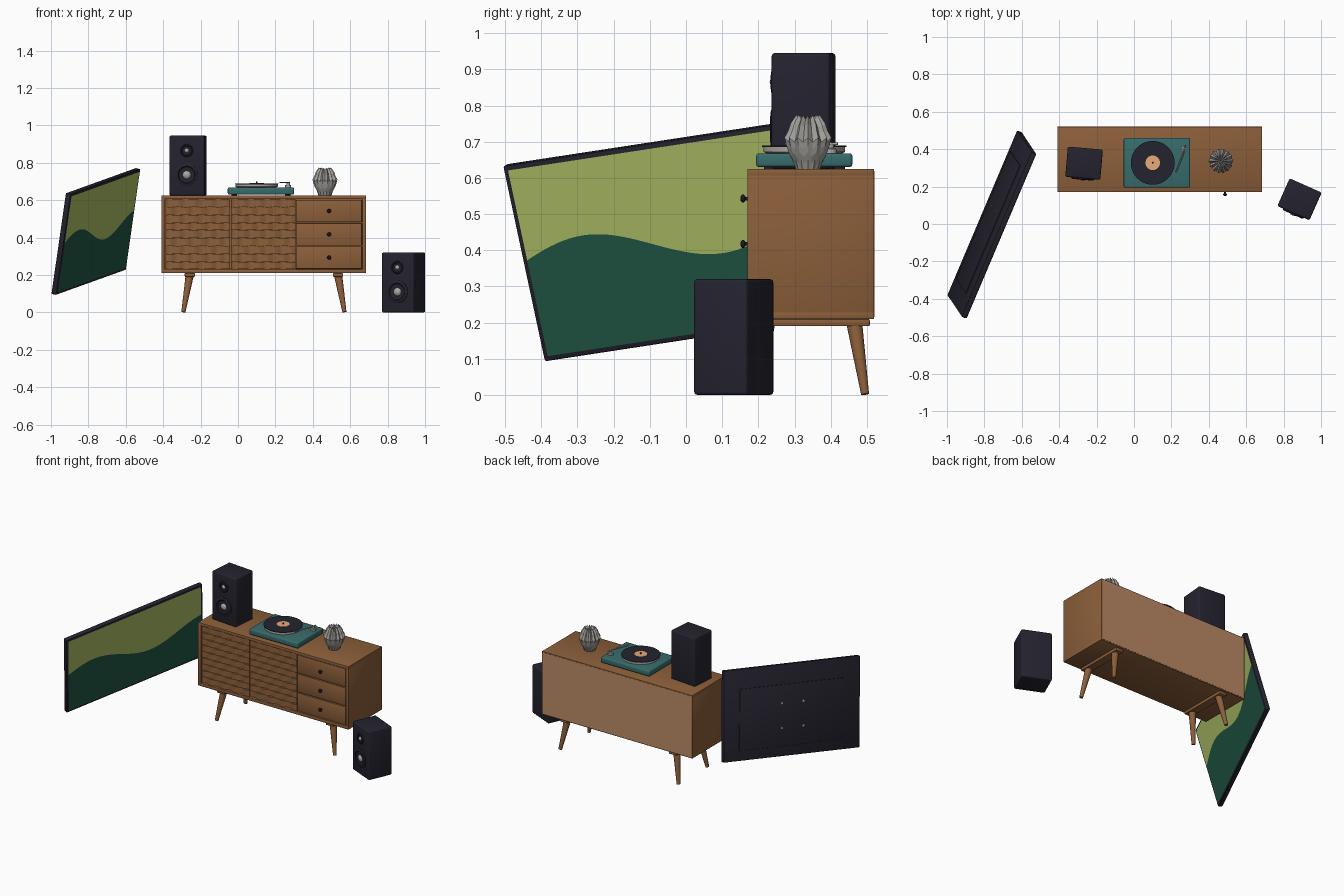
import bpy, bmesh
from math import pi, sin, cos, radians
from mathutils import Matrix, Vector

if "Cube" in bpy.data.objects:
    bpy.data.objects.remove(bpy.data.objects["Cube"])


def material(name, rgb):
    lin = [(c / 255 / 12.92) if c < 10 else ((c / 255 + 0.055) / 1.055) ** 2.4 for c in rgb] + [1]
    m = bpy.data.materials.new(name)
    m.use_nodes = True
    m.diffuse_color = lin
    m.node_tree.nodes["Principled BSDF"].inputs["Base Color"].default_value = lin
    return m


wood = material("walnut wood", (140, 95, 58))
pale = material("pale back board", (188, 138, 102))
dark = material("dark navy plastic", (36, 35, 47))
metal = material("silver metal", (170, 168, 164))
teal = material("teal paint", (56, 108, 108))
peach = material("peach label", (232, 172, 122))
lime = material("lime picture", (174, 192, 102))
green = material("deep green picture", (34, 88, 69))
stone = material("grey ceramic", (160, 158, 153))

T = Matrix.Translation
TO_FRONT = Matrix.Rotation(pi / 2, 4, 'X')   # turns a +z axis to face -y


def finish(bm, name, mats, smooth=True, fix=True):
    if fix:
        bmesh.ops.recalc_face_normals(bm, faces=bm.faces)
    mesh = bpy.data.meshes.new(name)
    bm.to_mesh(mesh)
    bm.free()
    for m in mats:
        mesh.materials.append(m)
    ob = bpy.data.objects.new(name, mesh)
    bpy.context.collection.objects.link(ob)
    if smooth:
        bpy.ops.object.select_all(action='DESELECT')
        ob.select_set(True)
        bpy.context.view_layer.objects.active = ob
        bpy.ops.object.shade_smooth_by_angle(angle=radians(35))
    return ob


def box(name, lo, hi, mat, bevel=0.0, M=Matrix(), segments=2):
    lo, hi = Vector(lo), Vector(hi)
    bm = bmesh.new()
    bmesh.ops.create_cube(bm, size=1, matrix=T((lo + hi) / 2) @ Matrix.Diagonal((*(hi - lo), 1)))
    if bevel:
        bmesh.ops.bevel(bm, geom=bm.edges[:], offset=bevel, segments=segments,
                        profile=0.5, affect='EDGES')
    bm.transform(M)
    return finish(bm, name, [mat], bool(bevel))


def lathe(name, profile, mat, M=Matrix(), n=32):
    """Spin (radius, height) points round z, closing both ends."""
    bm = bmesh.new()
    rings = [[bm.verts.new((r * cos(2 * pi * i / n), r * sin(2 * pi * i / n), z))
              for i in range(n)] for r, z in profile]
    for a, b in zip(rings, rings[1:]):
        for i in range(n):
            k = (i + 1) % n
            bm.faces.new((a[i], a[k], b[k], b[i]))
    bm.faces.new(rings[0])
    bm.faces.new(rings[-1])
    bm.transform(M)
    return finish(bm, name, [mat])


# Cabinet carcass
X0, X1, Y0, Y1, Z0, Z1, TH = -0.41, 0.685, 0.17, 0.52, 0.21, 0.625, 0.02
box("cabinet_top", (X0, Y0, Z1 - TH), (X1, Y1, Z1), wood, 0.002)
box("cabinet_bottom", (X0, Y0, Z0), (X1, Y1, Z0 + TH), wood, 0.002)
for name, x in (("cabinet_right_side", X0), ("cabinet_left_side", X1 - TH)):
    box(name, (x, Y0, Z0), (x + TH, Y1, Z1), wood, 0.002)
box("cabinet_core", (X0 + TH, Y0 + 0.022, Z0 + TH), (X1 - TH, Y1 - 0.01, Z1 - TH), wood)
box("cabinet_back", (X0 + 0.006, Y1 - 0.006, Z0 + 0.006), (X1 - 0.006, Y1 + 0.001, Z1 - 0.006), pale)

# Drawers with round knobs
bottom, top = Z0 + TH, Z1 - TH
step = (top - bottom) / 3
for i in range(3):
    z = bottom + i * step
    box(f"drawer_{i + 1}", (0.31, Y0 + 0.004, z + 0.003), (X1 - TH - 0.003, Y0 + 0.03, z + step - 0.003),
        wood, 0.002)
    lathe(f"drawer_knob_{i + 1}", [(0.005, 0), (0.005, 0.01), (0.011, 0.014), (0.011, 0.019), (0.006, 0.023)],
          dark, T((0.487, Y0 + 0.004, z + step / 2)) @ TO_FRONT, 20)


# Sliding doors made of woven wavy slats
def woven_door(name, x0, x1, rows=9, steps=32, waves=4):
    bm = bmesh.new()
    h = (top - bottom) / rows
    for r in range(rows):
        za, zb = bottom + r * h + 0.001, bottom + (r + 1) * h - 0.001
        loops = []
        for i in range(steps + 1):
            x = x0 + (x1 - x0) * i / steps
            y = Y0 + 0.011 + 0.006 * sin(2 * pi * waves * i / steps + pi * (r % 2))
            loops.append([bm.verts.new(p) for p in
                          ((x, y, za), (x, y, zb), (x, Y0 + 0.025, zb), (x, Y0 + 0.025, za))])
        for a, b in zip(loops, loops[1:]):
            for k in range(4):
                bm.faces.new((a[k], b[k], b[(k + 1) % 4], a[(k + 1) % 4]))
        bm.faces.new(loops[0])
        bm.faces.new(loops[-1])
    finish(bm, name, [wood])


woven_door("right_door", X0 + TH + 0.002, -0.042)
woven_door("left_door", -0.038, 0.304)
box("door_divider", (0.304, Y0 + 0.004, bottom), (0.308, Y0 + 0.03, top), wood)

# Splayed legs on cross rails
for side, x, dx in (("right", -0.258, -0.034), ("left", 0.535, 0.034)):
    box(f"{side}_leg_rail", (x - 0.027, 0.185, 0.19), (x + 0.027, 0.508, Z0), wood, 0.004)
    for end, y, dy in (("front", 0.225, -0.03), ("back", 0.465, 0.03)):
        foot = Vector((x + dx, y + dy, 0.002))
        axis = Vector((x, y, 0.2)) - foot
        M = T(foot) @ axis.to_track_quat('Z', 'Y').to_matrix().to_4x4()
        lathe(f"{end}_{side}_leg", [(0.011, 0), (0.022, axis.length)], wood, M, 24)


# Speakers
def speaker(name, x, y, z, angle):
    M = T((x, y, z)) @ Matrix.Rotation(radians(angle), 4, 'Z')
    w, d = 0.094, 0.081
    box(f"{name}_case", (-w, -d, 0), (w, d, 0.32), dark, 0.009, M, 3)
    for part, h, r in (("tweeter", 0.24, 0.034), ("woofer", 0.11, 0.06)):
        P = M @ T((0, -d, h)) @ TO_FRONT
        lathe(f"{name}_{part}_surround", [(r, -0.002), (r, 0.004), (r * 0.9, 0.008), (r * 0.78, 0.008),
                                          (r * 0.7, 0.003), (r * 0.45, 0.001)], dark, P)
        lathe(f"{name}_{part}_dome", [(r * 0.38, 0), (r * 0.33, 0.006), (r * 0.18, 0.011),
                                      (r * 0.05, 0.013)], metal, P, 20)


speaker("shelf_speaker", -0.267, 0.325, Z1, -5)
speaker("floor_speaker", 0.885, 0.132, 0, -24)

# Record player
box("player_base", (-0.055, 0.194, 0.63), (0.3, 0.46, 0.668), teal, 0.008, segments=3)
for x in (-0.02, 0.265):
    for y in (0.23, 0.425):
        lathe("player_foot", [(0.015, 0), (0.015, 0.01)], dark, T((x, y, Z1)), 16)
DISC = T((0.1, 0.327, 0.668))
lathe("platter", [(0.105, 0), (0.113, 0.004), (0.113, 0.017), (0.11, 0.018)], metal, DISC, 48)
lathe("record", [(0.117, 0.018), (0.117, 0.0215)], dark, DISC, 48)
lathe("record_label", [(0.039, 0.021), (0.039, 0.0225)], peach, DISC)
lathe("spindle", [(0.005, 0.02), (0.004, 0.031)], dark, DISC, 12)
lathe("arm_pivot", [(0.016, 0), (0.016, 0.012), (0.009, 0.014), (0.009, 0.026)], metal,
      T((0.268, 0.4, 0.668)), 24)
curve = bpy.data.curves.new("tone_arm", 'CURVE')
curve.dimensions = '3D'
curve.bevel_depth = 0.0035
curve.materials.append(metal)
path = [(0.274, 0.42), (0.262, 0.37), (0.238, 0.31), (0.224, 0.275)]
spline = curve.splines.new('POLY')
spline.points.add(len(path) - 1)
for p, (x, y) in zip(spline.points, path):
    p.co = (x, y, 0.694, 1)
bpy.context.collection.objects.link(bpy.data.objects.new("tone_arm", curve))

# Pleated vase: alternating folds form stacked chevrons
bm = bmesh.new()
outline = [(0.032, 0), (0.042, 0.02), (0.05, 0.04), (0.06, 0.06), (0.061, 0.08),
           (0.054, 0.1), (0.045, 0.12), (0.032, 0.143)]
n = 28
rings = []
for j, (r, z) in enumerate(outline):
    ring = []
    for i in range(n):
        f = (-1) ** i
        rr = r * (1 + 0.06 * f + 0.03 * (-1) ** j)
        zz = z + (0.006 * f if j else 0)
        a = 2 * pi * i / n
        ring.append(bm.verts.new((rr * cos(a), rr * sin(a), zz)))
    rings.append(ring)
for a, b in zip(rings, rings[1:]):
    for i in range(n):
        k = (i + 1) % n
        bm.faces.new((a[i], a[k], b[k], b[i]))
bm.faces.new(rings[0])
rim = bm.verts.new((0, 0, 0.135))
for i in range(n):
    bm.faces.new((rings[-1][i], rings[-1][(i + 1) % n], rim))
bm.transform(T((0.465, 0.337, Z1)))
finish(bm, "vase", [stone], False)

# Leaning television, built flat then turned into place
u = Vector((0.375, 0.885, 0.135)).normalized()
v = Vector((0.078, -0.114, 0.54))
v = (v - u * v.dot(u)).normalized()
TV = T((-0.76, -0.003, 0.4325)) @ Matrix((u, v, u.cross(v))).transposed().to_4x4()
W, H, D = 0.484, 0.279, 0.015
box("screen_case", (-W, -H, -D), (W, H, D), dark, 0.006, TV)
box("screen_back_panel", (-W * 0.775, -H * 0.67 - 0.03, -D - 0.005),
    (W * 0.775, H * 0.67 - 0.03, -D + 0.002), dark, 0.003, TV)
for x in (-0.077, 0.077):
    for y in (-0.075, 0.075):
        lathe("mount_screw", [(0.007, 0), (0.007, 0.008)], metal, TV @ T((x, y - 0.03, -D - 0.007)), 12)

# Picture: two colours split along a wave
bm = bmesh.new()
w, h, cols = W - 0.014, H - 0.014, 48
columns = []
for i in range(cols + 1):
    s = -w + 2 * w * i / cols
    wave = 0.054 * cos(2 * pi * (s + 0.29) / 0.8)
    columns.append([bm.verts.new((s, y, D + 0.001)) for y in (-h, wave, h)])
for a, b in zip(columns, columns[1:]):
    for k in range(2):
        bm.faces.new((a[k], b[k], b[k + 1], a[k + 1])).material_index = k
bm.transform(TV)
finish(bm, "screen_picture", [green, lime], False, False)
